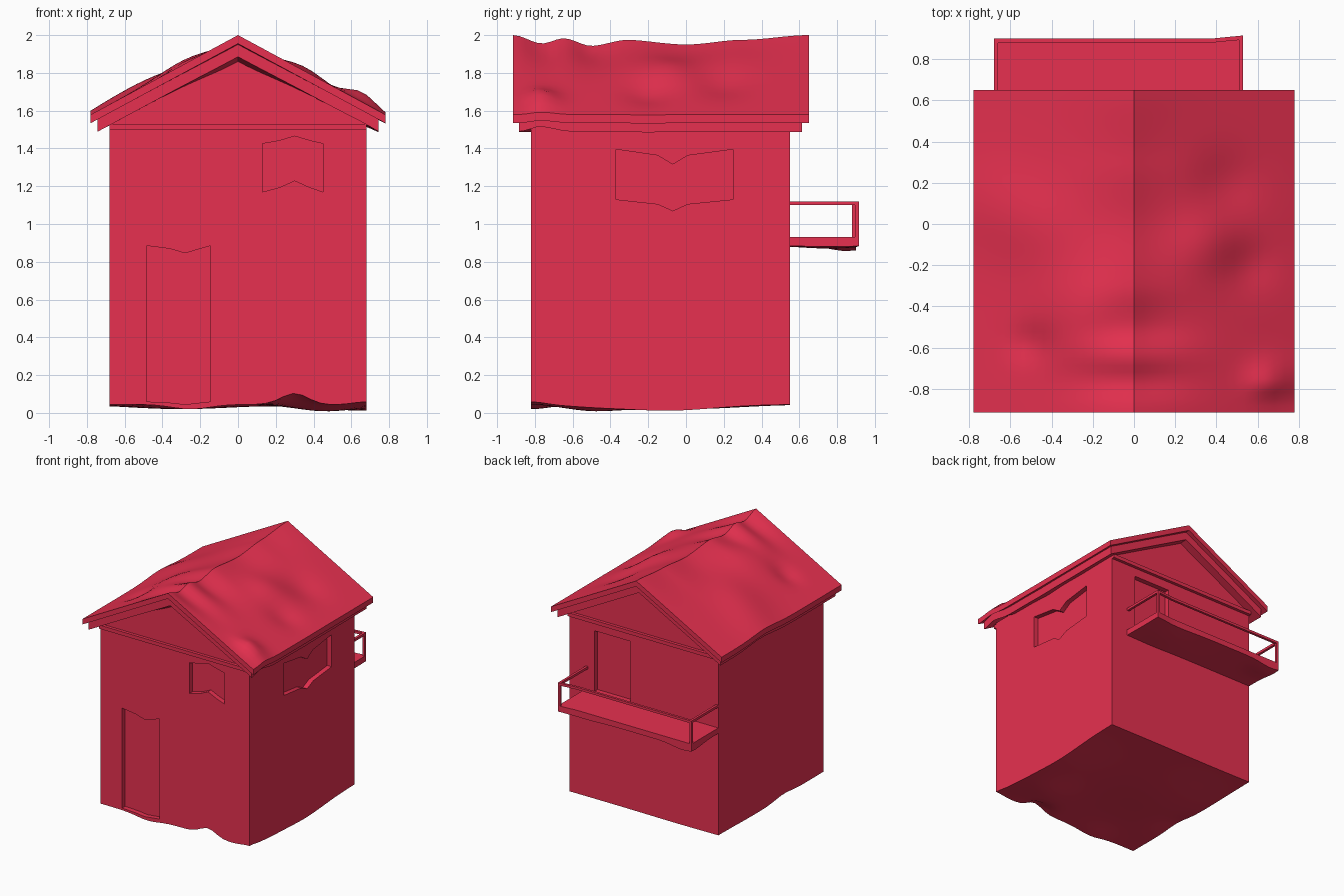
import bpy, bmesh
from math import exp, radians

if "Cube" in bpy.data.objects:
    bpy.data.objects.remove(bpy.data.objects["Cube"])

red = bpy.data.materials.new("red_plastic")
red.diffuse_color = (0.8, 0.03, 0.08, 1)
red.use_nodes = True
red.node_tree.nodes["Principled BSDF"].inputs["Base Color"].default_value = red.diffuse_color


def prism(name, profile, t0, t1, steps=1, axis='y', warp=None):
    """Extrude a (u, z) profile along an axis, optionally warping each point."""
    bm = bmesh.new()
    rings = []
    for i in range(steps + 1):
        t = t0 + (t1 - t0) * i / steps
        ring = []
        for u, z in profile:
            p = (u, t, z) if axis == 'y' else (t, u, z)
            ring.append(bm.verts.new(warp(*p) if warp else p))
        rings.append(ring)
    n = len(profile)
    for a, b in zip(rings, rings[1:]):
        for j in range(n):
            k = (j + 1) % n
            bm.faces.new((a[j], a[k], b[k], b[j]))
    bm.faces.new(rings[0])
    bm.faces.new(rings[-1])
    bmesh.ops.recalc_face_normals(bm, faces=bm.faces)
    me = bpy.data.meshes.new(name)
    bm.to_mesh(me)
    bm.free()
    me.materials.append(red)
    ob = bpy.data.objects.new(name, me)
    bpy.context.collection.objects.link(ob)
    return ob


def smooth(ob):
    bpy.ops.object.select_all(action='DESELECT')
    ob.select_set(True)
    bpy.context.view_layer.objects.active = ob
    bpy.ops.object.shade_smooth_by_angle(angle=radians(25))


def rect(u0, u1, z0, z1):
    return [(u0, z0), (u1, z0), (u1, z1), (u0, z1)]


def span(a, b, n):
    return [a + (b - a) * i / n for i in range(n + 1)]


def bumps(x, y, table):
    return sum(h * exp(-((x - cx) ** 2 + (y - cy) ** 2) / r ** 2) for cx, cy, h, r in table)


def interp(v, pts):
    for (a, p), (b, q) in zip(pts, pts[1:]):
        if v <= b:
            s = min(max((v - a) / (b - a), 0), 1)
            s = s * s * (3 - 2 * s)
            return p + (q - p) * s
    return pts[-1][1]


# Uneven surfaces: ridge sag, roof dents, wavy underside
RIDGE = [(-0.915, 0), (-0.76, -0.045), (-0.65, -0.02), (-0.5, -0.065), (-0.3, -0.03),
         (0, -0.05), (0.3, -0.025), (0.65, 0)]
ROOF = [(0.66, -0.77, 0.055, 0.1), (-0.25, -0.45, 0.04, 0.2), (-0.5, 0.0, 0.025, 0.2),
        (0.35, -0.1, 0.03, 0.15), (0.45, 0.2, -0.03, 0.15), (-0.5, -0.58, -0.03, 0.09),
        (0.55, -0.2, -0.03, 0.12), (-0.72, 0.1, 0.02, 0.2)]
BASE = [(-0.25, -0.82, -0.025, 0.14), (0.3, -0.82, 0.06, 0.1), (0.68, -0.1, -0.033, 0.35),
        (0.45, -0.5, -0.03, 0.2), (-0.3, 0.0, -0.025, 0.4), (-0.68, -0.3, 0.02, 0.15),
        (0.68, -0.82, 0.015, 0.1)]


def warp_roof(x, y, z):
    fade = min(1, max(0, (y + 0.915) / 0.12), max(0, (0.65 - y) / 0.12))
    return x, y, z + interp(y, RIDGE) * exp(-(x / 0.25) ** 2) + fade * bumps(x, y, ROOF)


def warp_base(x, y, z):
    return (x, y, z + bumps(x, y, BASE)) if z < 0.1 else (x, y, z)


def warp_balcony(x, y, z):
    out = 0.015 * min(1, max(0, (x - 0.37) / 0.15)) if y > 0.75 else 0
    dip = bumps(x, y, [(-0.6, 0.85, -0.03, 0.12), (0.3, 0.75, -0.015, 0.2)]) if z < 0.9 else 0
    return x, y + out, z + dip


# House body with gable ends
body_profile = [(x, 0.045) for x in span(-0.68, 0.68, 28)] + [(0.68, 1.54), (0, 1.91), (-0.68, 1.54)]
body = prism("house_body", body_profile, -0.82, 0.55, 28, warp=warp_base)


def opening(u0, u1, z0, z1, mid, d0, d1):
    """Opening outline whose top and bottom bend at mid by d1 and d0."""
    w = 0.08
    low = [(u0, z0), (mid - w, z0 + d0 * 0.4), (mid, z0 + d0), (mid + w, z0 + d0 * 0.4), (u1, z0)]
    high = [(u1, z1), (mid + w, z1 + d1 * 0.4), (mid, z1 + d1), (mid - w, z1 + d1 * 0.4), (u0, z1)]
    return low + high


# Recessed doors and windows
D = 0.04
cutters = [
    prism("front_door_cutter", opening(-0.485, -0.145, 0.06, 0.885, -0.28, -0.015, -0.04), -0.9, -0.82 + D),
    prism("front_window_cutter", opening(0.13, 0.45, 1.17, 1.425, 0.3, 0.06, 0.04), -0.9, -0.82 + D),
    prism("side_window_cutter", opening(-0.37, 0.25, 1.13, 1.395, -0.07, -0.06, -0.08), 0.68 - D, 0.8, axis='x'),
    prism("balcony_door_cutter", rect(0.12, 0.45, 0.93, 1.43), 0.55 - D, 0.7),
]
for c in cutters:
    c.hide_render = True
    m = body.modifiers.new(c.name, 'BOOLEAN')
    m.object = c
    m.solver = 'EXACT'
bpy.context.view_layer.update()
cut_mesh = bpy.data.meshes.new_from_object(body.evaluated_get(bpy.context.evaluated_depsgraph_get()))
body.modifiers.clear()
body.data = cut_mesh
for c in cutters:
    bpy.data.objects.remove(c)
smooth(body)


# Roof in two stacked layers
def chevron(half, top, thick, n=32):
    xs = span(-half, half, n)
    return ([(x, top - 0.54 * abs(x)) for x in xs]
            + [(x, top - thick - 0.54 * abs(x)) for x in reversed(xs)])


smooth(prism("roof_top", chevron(0.78, 2.0, 0.045), -0.915, 0.65, 48, warp=warp_roof))
smooth(prism("roof_trim", chevron(0.745, 1.96, 0.07), -0.885, 0.615, 48, warp=warp_roof))

# Thin ledge under each gable
prism("front_gable_ledge", rect(-0.68, 0.68, 1.50, 1.53), -0.845, -0.8)
prism("back_gable_ledge", rect(-0.68, 0.68, 1.50, 1.53), 0.53, 0.575)

# Balcony floor
floor_profile = [(y, 0.885) for y in span(0.53, 0.9, 6)] + [(0.9, 0.93), (0.53, 0.93)]
smooth(prism("balcony_floor", floor_profile, -0.68, 0.53, 24, 'x', warp_balcony))

# Balcony rails and corner posts
prism("balcony_outer_rail", rect(0.88, 0.9, 1.1, 1.12), -0.68, 0.53, 24, 'x', warp_balcony)
for side, x in (("left", -0.68), ("right", 0.51)):
    prism(side + "_balcony_rail", rect(x, x + 0.02, 1.1, 1.12), 0.53, 0.9, 4, warp=warp_balcony)
    prism(side + "_balcony_post", rect(x, x + 0.02, 0.92, 1.11), 0.88, 0.9, warp=warp_balcony)
